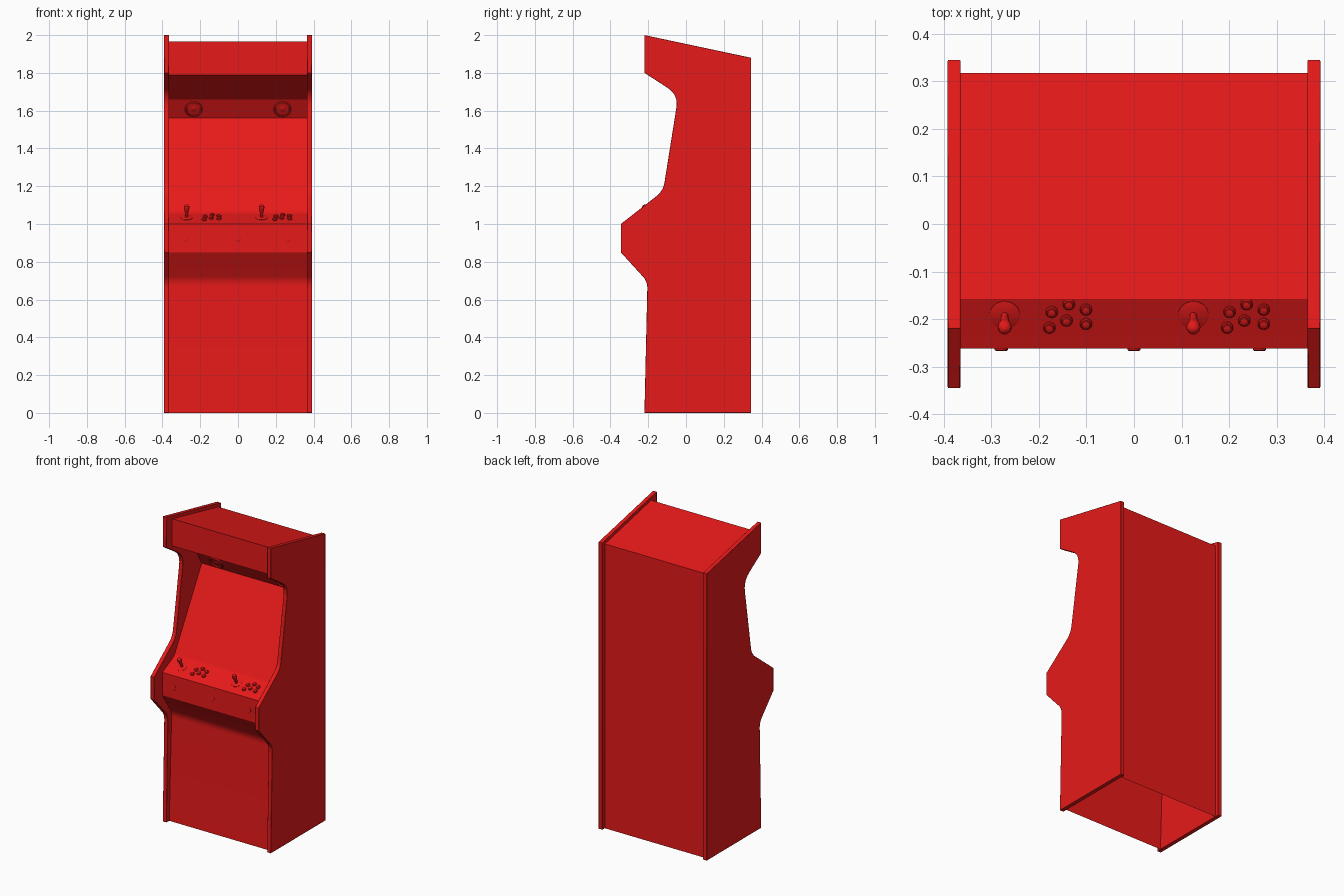
import bpy, bmesh, math
from mathutils import Vector, Matrix

if "Cube" in bpy.data.objects:
    bpy.data.objects.remove(bpy.data.objects["Cube"])

red = bpy.data.materials.new("cabinet_red")
red.diffuse_color = (0.8, 0.01, 0.01, 1)
red.use_nodes = True
red.node_tree.nodes["Principled BSDF"].inputs["Base Color"].default_value = red.diffuse_color


def finish(name, bm, smooth=True):
    me = bpy.data.meshes.new(name)
    bm.to_mesh(me)
    bm.free()
    ob = bpy.data.objects.new(name, me)
    bpy.context.collection.objects.link(ob)
    me.materials.append(red)
    if smooth:
        bpy.ops.object.select_all(action='DESELECT')
        ob.select_set(True)
        bpy.context.view_layer.objects.active = ob
        bpy.ops.object.shade_smooth_by_angle(angle=math.radians(30))
    return ob


def rounded(points, steps=6):
    """Profile from (y, z, cut): corners with a cut length become curves."""
    out = []
    for i, (y, z, cut) in enumerate(points):
        p = Vector((y, z))
        if not cut:
            out.append(p)
            continue
        prev = Vector(points[i - 1][:2])
        nxt = Vector(points[(i + 1) % len(points)][:2])
        a = p + (prev - p).normalized() * cut
        b = p + (nxt - p).normalized() * cut
        for k in range(steps + 1):
            t = k / steps
            out.append(a * (1 - t) ** 2 + p * 2 * t * (1 - t) + b * t * t)
    return out


def lathe(name, profile, loc, axis, segments=24):
    """Revolve (radius, height) points around an axis starting at loc."""
    bm = bmesh.new()
    rings = []
    for r, h in profile:
        rings.append([bm.verts.new((r * math.cos(2 * math.pi * k / segments),
                                    r * math.sin(2 * math.pi * k / segments), h))
                      for k in range(segments)])
    for a, b in zip(rings, rings[1:]):
        for k in range(segments):
            j = (k + 1) % segments
            bm.faces.new((a[k], a[j], b[j], b[k]))
    bm.faces.new(rings[-1])
    rot = Vector((0, 0, 1)).rotation_difference(Vector(axis).normalized())
    bm.transform(Matrix.Translation(loc) @ rot.to_matrix().to_4x4())
    return finish(name, bm)


# Side panels
side = rounded([(-0.22, 0, 0), (-0.204, 0.695, 0.035), (-0.345, 0.85, 0),
                (-0.345, 1.0, 0), (-0.121, 1.175, 0.045), (-0.04, 1.684, 0.07),
                (-0.22, 1.80, 0), (-0.22, 2.0, 0), (0.345, 1.88, 0), (0.345, 0, 0)])
for name, x0 in (("left_side_panel", -0.392), ("right_side_panel", 0.365)):
    bm = bmesh.new()
    face = bm.faces.new([bm.verts.new((x0, p.x, p.y)) for p in side])
    ext = bmesh.ops.extrude_face_region(bm, geom=[face])
    bmesh.ops.translate(bm, vec=(0.027, 0, 0),
                        verts=[v for v in ext["geom"] if isinstance(v, bmesh.types.BMVert)])
    bmesh.ops.recalc_face_normals(bm, faces=bm.faces)
    ob = finish(name, bm)
    bev = ob.modifiers.new("edge_round", 'BEVEL')
    bev.width = 0.002
    bev.segments = 2
    bev.limit_method = 'ANGLE'
    bev.angle_limit = math.radians(60)

# Body: open-bottomed sheet running up the front, over the top and down the back
body = rounded([(-0.19, 0, 0), (-0.165, 0.70, 0.03), (-0.262, 0.85, 0), (-0.262, 1.0, 0),
                (-0.14, 1.06, 0.02), (0.146, 1.56, 0), (0.085, 1.66, 0),
                (-0.16, 1.79, 0), (-0.16, 1.967, 0), (0.318, 1.863, 0), (0.318, 0, 0)])
bm = bmesh.new()
rows = [[bm.verts.new((x, p.x, p.y)) for x in (-0.366, 0.366)] for p in body]
for a, b in zip(rows, rows[1:]):
    bm.faces.new((a[0], a[1], b[1], b[0]))
finish("cabinet_body", bm)

# Control deck placement
deck_normal = Vector((0, -0.06, 0.122)).normalized()


def on_deck(x, y):
    return Vector((x, y, 1.0 + (y + 0.262) * 0.06 / 0.122))


button_spots = [(-0.173, -0.184), (-0.137, -0.168), (-0.101, -0.179),
                (-0.178, -0.217), (-0.142, -0.202), (-0.101, -0.209)]
for player, stick_x, shift in (("left", -0.272, 0), ("right", 0.125, 0.374)):
    # Joystick base plate and tapered stick
    spot = on_deck(stick_x, -0.191)
    lathe(player + "_joystick_base", [(0.032, -0.002), (0.032, 0.002), (0.030, 0.003)],
          spot, deck_normal, 32)
    lathe(player + "_joystick",
          [(0.007, 0), (0.008, 0.02), (0.011, 0.04), (0.0145, 0.056),
           (0.0145, 0.062), (0.012, 0.069), (0.007, 0.073), (0.002, 0.0745)],
          spot, deck_normal)
    # Push buttons
    for i, (x, y) in enumerate(button_spots):
        lathe(f"{player}_button_{i + 1}",
              [(0.0125, -0.002), (0.0125, 0.005), (0.0105, 0.007),
               (0.009, 0.007), (0.008, 0.010), (0.006, 0.011)],
              on_deck(x + shift, y), deck_normal)

# Small buttons on the front of the control deck
for name, x in (("left", -0.279), ("middle", 0.0), ("right", 0.264)):
    lathe(name + "_start_button", [(0.014, -0.002), (0.014, 0.003), (0.011, 0.005)],
          (x, -0.262, 0.92), (0, -1, 0))

# Speakers under the marquee: rim with a recessed cone
speaker_normal = (0, -0.10, -0.061)
for name, x in (("left", -0.235), ("right", 0.235)):
    lathe(name + "_speaker",
          [(0.046, -0.002), (0.046, 0.006), (0.043, 0.009), (0.037, 0.009),
           (0.035, 0.003), (0.012, 0.002), (0.008, 0.004)],
          (x, 0.1155, 1.61), speaker_normal, 32)
